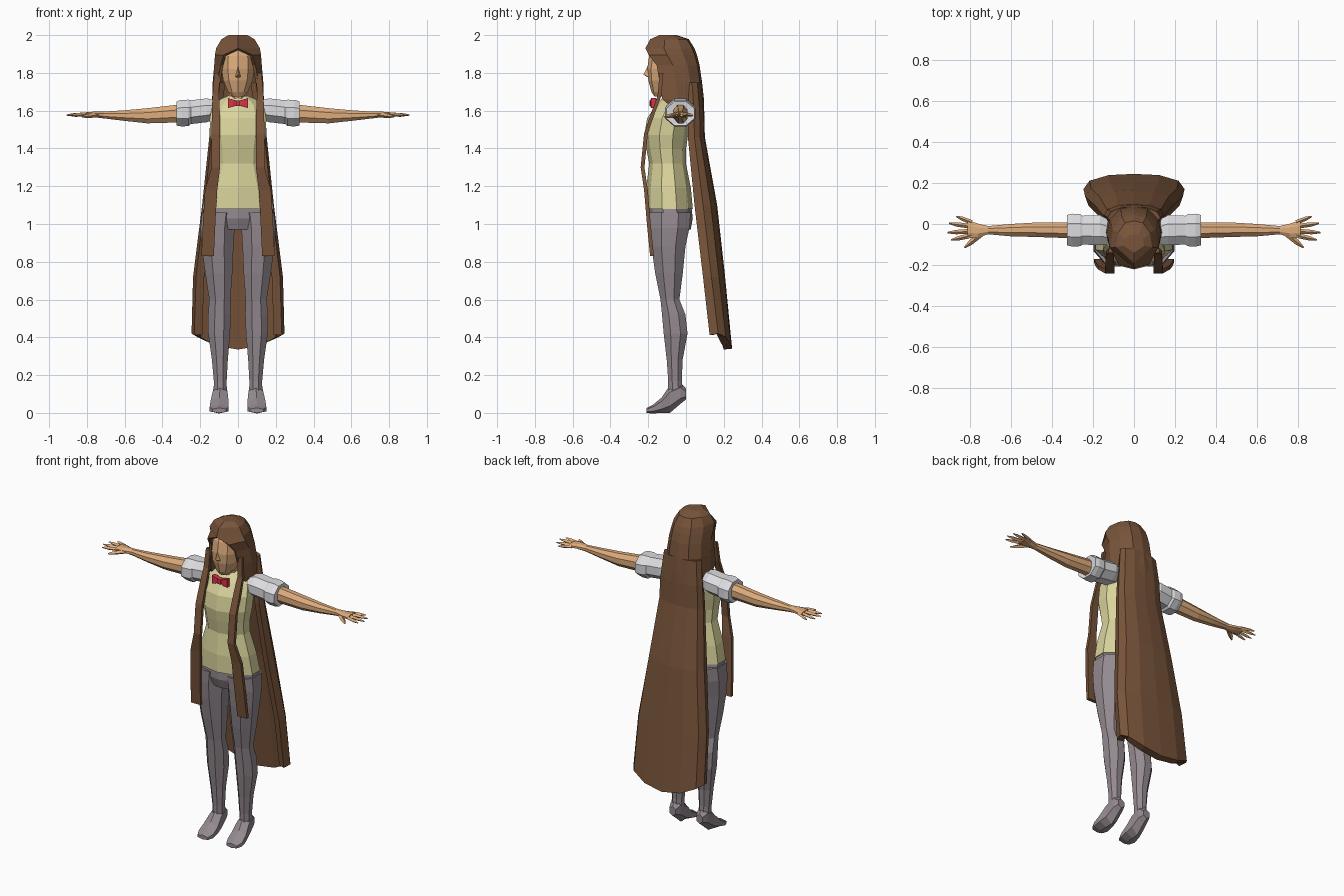
import bpy, bmesh, math
from mathutils import Vector


def srgb(r, g, b):
    return [((c / 255 + 0.055) / 1.055) ** 2.4 for c in (r, g, b)] + [1]


def material(name, *rgb):
    m = bpy.data.materials.new(name)
    m.diffuse_color = srgb(*rgb)
    return m


HAIR = material("brown hair", 120, 84, 58)
SKIN = material("skin", 222, 172, 124)
SHIRT = material("pale yellow", 218, 212, 156)
GREY = material("grey tights", 148, 138, 144)
WHITE = material("white cloth", 220, 220, 224)
RED = material("red bow", 215, 52, 72)


def finish(name, bm, mat, mirror=False, thickness=0):
    bmesh.ops.recalc_face_normals(bm, faces=bm.faces)
    me = bpy.data.meshes.new(name)
    bm.to_mesh(me)
    bm.free()
    me.materials.append(mat)
    ob = bpy.data.objects.new(name, me)
    bpy.context.collection.objects.link(ob)
    if thickness:
        s = ob.modifiers.new("thickness", 'SOLIDIFY')
        s.thickness = thickness
        s.offset = -1
    if mirror:
        ob.modifiers.new("mirror", 'MIRROR').use_mirror_merge = False
    return ob


def skin_rings(bm, rings, closed=True):
    """Bridge rings of points; closed rings are also capped."""
    vs = [[bm.verts.new(p) for p in r] for r in rings]
    n = len(vs[0])
    for a, b in zip(vs, vs[1:]):
        for i in range(n if closed else n - 1):
            j = (i + 1) % n
            bm.faces.new((a[i], a[j], b[j], b[i]))
    if closed:
        bm.faces.new(vs[0])
        bm.faces.new(vs[-1])


def ring(axis, pos, c1, c2, r1, r2, n):
    pts = []
    for i in range(n):
        t = 2 * math.pi * (i + 0.5) / n
        k = 1 / math.cos(math.pi / n)   # flats reach the full radius
        p = [c1 + r1 * k * math.cos(t), c2 + r2 * k * math.sin(t)]
        p.insert(axis, pos)
        pts.append(p)
    return pts


def loft(name, axis, table, n, mat, mirror=False):
    bm = bmesh.new()
    skin_rings(bm, [ring(axis, *row, n) for row in table])
    return finish(name, bm, mat, mirror)


def spans(table):
    """(z, half width, y front, y back) rows to loft rows centred on x = 0."""
    return [(z, 0, (f + b) / 2, w, (b - f) / 2) for z, w, f, b in table]


# Torso, pelvis, neck and head
loft("shirt", 2, spans([
    (1.08, .188, -.205, .03), (1.19, .168, -.205, .02), (1.32, .13, -.19, -.005),
    (1.40, .135, -.205, -.005), (1.47, .148, -.215, .005), (1.56, .15, -.2, .02),
    (1.63, .135, -.155, .02), (1.665, .085, -.125, .0), (1.68, .05, -.115, -.02)]), 10, SHIRT)
loft("pelvis", 2, spans([
    (1.10, .18, -.195, .022), (1.03, .19, -.195, .03), (.97, .13, -.175, .02)]), 10, GREY)
loft("neck", 2, spans([(1.58, .05, -.12, -.02), (1.75, .045, -.13, -.03)]), 8, SKIN)
loft("head", 2, spans([
    (1.675, .03, -.165, -.10), (1.70, .052, -.18, -.06), (1.76, .078, -.195, -.02),
    (1.82, .087, -.2, .0), (1.89, .083, -.19, .01), (1.95, .06, -.165, .0)]), 10, SKIN)

# Nose: a wedge down the middle of the face
bm = bmesh.new()
top, left, right, tip, base = [bm.verts.new(p) for p in (
    (0, -.197, 1.85), (-.018, -.19, 1.775), (.018, -.19, 1.775), (0, -.225, 1.79), (0, -.19, 1.77))]
for f in ((top, left, tip), (top, tip, right), (left, base, tip), (base, right, tip)):
    bm.faces.new(f)
finish("nose", bm, SKIN)

# Legs and feet
loft("leg", 2, [
    (1.06, .10, -.085, .09, .11), (.98, .108, -.087, .09, .105), (.88, .108, -.093, .084, .09),
    (.74, .102, -.09, .072, .073), (.60, .096, -.085, .056, .05), (.52, .098, -.065, .06, .062),
    (.42, .10, -.055, .058, .063), (.28, .096, -.06, .042, .042), (.17, .094, -.058, .034, .036),
    (.10, .094, -.055, .035, .04)], 8, GREY, True)
loft("foot", 1, [
    (.0, .094, .10, .022, .025), (-.03, .094, .105, .034, .05), (-.085, .095, .073, .04, .063),
    (-.13, .098, .04, .048, .035), (-.175, .1, .02, .05, .02), (-.208, .1, .013, .036, .012)],
    6, GREY, True)

# Arms, hands and sleeves
loft("arm", 0, [
    (.2, -.03, 1.585, .045, .048), (.34, -.03, 1.583, .038, .046), (.48, -.028, 1.573, .035, .04),
    (.60, -.03, 1.574, .03, .028), (.71, -.03, 1.577, .02, .018), (.76, -.032, 1.58, .034, .015),
    (.81, -.025, 1.58, .044, .011)], 8, SKIN, True)
bm = bmesh.new()
for a, b, r in (((.79, .008, 1.58), (.865, .037, 1.575), .011),
                ((.79, -.012, 1.58), (.9, .003, 1.576), .012),
                ((.79, -.035, 1.58), (.908, -.042, 1.577), .012),
                ((.79, -.055, 1.58), (.89, -.078, 1.576), .012),
                ((.74, -.045, 1.578), (.825, -.115, 1.568), .014)):
    a, b = Vector(a), Vector(b)
    side = (b - a).cross(Vector((0, 0, 1))).normalized()
    up = Vector((0, 0, 1))
    skin_rings(bm, [[c + side * q, c + up * q * .9, c - side * q, c - up * q * .9]
                    for c, q in ((a, r), (a.lerp(b, .65), r * .9), (b, r * .3))])
finish("fingers", bm, SKIN, True)
loft("sleeve", 0, [
    (.12, -.04, 1.605, .06, .05), (.165, -.03, 1.602, .073, .063), (.25, -.03, 1.592, .07, .063),
    (.262, -.03, 1.588, .078, .07), (.30, -.03, 1.587, .08, .07), (.325, -.03, 1.585, .074, .064),
    (.322, -.03, 1.584, .045, .05)], 8, WHITE, True)

# Bow tie
loft("bow_wing", 0, [(.004, -.172, 1.642, .009, .01), (.03, -.172, 1.64, .016, .02),
                     (.052, -.172, 1.64, .012, .026)], 4, RED, True)
loft("bow_knot", 0, [(-.011, -.176, 1.64, .016, .014), (.011, -.176, 1.64, .016, .014)], 4, RED)


def hair_row(z, xf, yf, w, yb, drop=0):
    """Open U-shaped row: front edge, side, back corner, back centre, mirrored."""
    half = [(xf, yf), (w, yf + (yb - yf) * .38), (w * .88, yf + (yb - yf) * .72),
            (w * .5, yf + (yb - yf) * .95)]
    pts = [(-x, y) for x, y in half] + [(0, yb)] + half[::-1]
    return [(x, y, z - drop * (1 - (x / w) ** 2)) for x, y in pts]


# Hair over the head, parted at the forehead
rows = [hair_row(*r) for r in (
    (2.0, 0, -.14, .05, -.05), (1.978, 0, -.19, .088, .015), (1.93, 0, -.215, .116, .045),
    (1.895, .076, -.197, .122, .058), (1.84, .092, -.155, .126, .072),
    (1.75, .108, -.14, .134, .085), (1.66, .118, -.125, .136, .095), (1.58, .125, -.02, .14, .097))]
bm = bmesh.new()
skin_rings(bm, rows, closed=False)
bm.faces.new([bm.verts.new(p) for p in rows[0][1:-1]] + [bm.verts.new(rows[0][0])])
bmesh.ops.remove_doubles(bm, verts=bm.verts, dist=.0005)
finish("head_hair", bm, HAIR, thickness=.015)

# Long back hair, a curved slab flaring to the hem
bm = bmesh.new()
skin_rings(bm, [hair_row(*r) for r in (
    (1.75, .105, .0, .128, .083), (1.6, .13, .01, .145, .096), (1.46, .14, .01, .152, .1),
    (1.1, .178, .045, .19, .165), (.72, .222, .09, .238, .207),
    (.42, .232, .125, .246, .244, .08))], closed=False)
finish("back_hair", bm, HAIR, thickness=.045)

# Front locks hanging over the chest: (z, inner x, outer x, y)
bm = bmesh.new()
skin_rings(bm, [[(a, y, z), (b, y, z), (b, y + .02, z), (a, y + .02, z)] for z, a, b, y in (
    (1.80, .098, .125, -.14), (1.68, .1, .135, -.15), (1.6, .097, .138, -.18),
    (1.48, .095, .14, -.222), (1.3, .095, .14, -.24), (1.18, .11, .175, -.222),
    (1.0, .12, .186, -.207), (.83, .128, .194, -.19))])
finish("front_lock", bm, HAIR, True)
